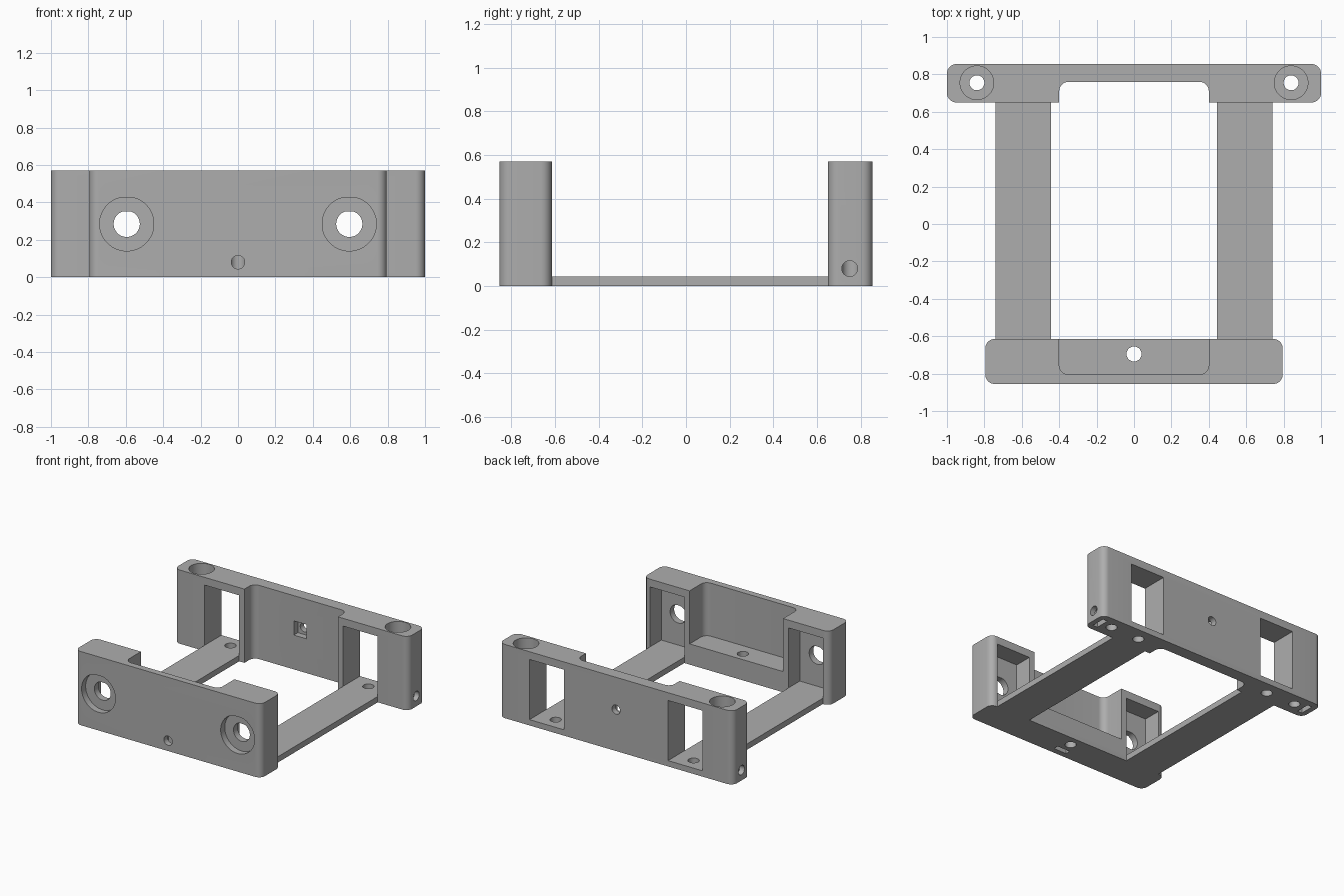
import bpy, bmesh, math
from mathutils import Vector

default = bpy.data.objects.get("Cube")
if default:
    bpy.data.objects.remove(default, do_unlink=True)

HEIGHT = 0.57
FLOOR = 0.045      # arm and pocket floor thickness
LEDGE = 0.16       # height of the screw ledges
EPS = 0.02         # cutter overshoot

grey = bpy.data.materials.new("grey_plastic")
grey.use_nodes = True
grey.diffuse_color = (0.42, 0.42, 0.42, 1)
grey.node_tree.nodes["Principled BSDF"].inputs["Base Color"].default_value = grey.diffuse_color


def prism(name, profile, axis, start, end):
    """Extrude a 2D profile along one axis; profile axes are the other two in order."""
    def place(p, depth):
        co = list(p)
        co.insert("xyz".index(axis), depth)
        return Vector(co)
    bm = bmesh.new()
    face = bm.faces.new([bm.verts.new(place(p, start)) for p in profile])
    ext = bmesh.ops.extrude_face_region(bm, geom=[face])
    moved = [g for g in ext["geom"] if isinstance(g, bmesh.types.BMVert)]
    bmesh.ops.translate(bm, verts=moved, vec=place((0, 0), end - start))
    bmesh.ops.recalc_face_normals(bm, faces=bm.faces)
    mesh = bpy.data.meshes.new(name)
    bm.to_mesh(mesh)
    bm.free()
    mesh.materials.append(grey)
    obj = bpy.data.objects.new(name, mesh)
    bpy.context.scene.collection.objects.link(obj)
    return obj


def rect(x0, x1, y0, y1, radius=0.0, steps=8):
    """Rectangle outline with optional rounded corners."""
    if not radius:
        return [(x0, y0), (x1, y0), (x1, y1), (x0, y1)]
    pts = []
    corners = [(x1, y1), (x0, y1), (x0, y0), (x1, y0)]
    signs = [(-1, -1), (1, -1), (1, 1), (-1, 1)]
    for i, ((cx, cy), (sx, sy)) in enumerate(zip(corners, signs)):
        for k in range(steps + 1):
            a = math.pi / 2 * (i + k / steps)
            pts.append((cx + radius * (sx + math.cos(a)), cy + radius * (sy + math.sin(a))))
    return pts


def disc(cx, cy, radius, flat=None, steps=40):
    """Circle outline, optionally with its top cut flat."""
    pts = []
    for k in range(steps):
        a = math.tau * (k + 0.5) / steps
        y = cy + radius * math.sin(a)
        pts.append((cx + radius * math.cos(a), y if flat is None else min(y, flat)))
    return pts


def carve(obj, cuts):
    """Subtract each (profile, axis, start, end) from the object."""
    cutters = [prism("cutter", *cut) for cut in cuts]
    for cutter in cutters:
        mod = obj.modifiers.new("cut", "BOOLEAN")
        mod.operation = "DIFFERENCE"
        mod.solver = "EXACT"
        mod.object = cutter
        cutter.hide_render = True
    graph = bpy.context.evaluated_depsgraph_get()
    mesh = bpy.data.meshes.new_from_object(obj.evaluated_get(graph))
    obj.modifiers.clear()
    obj.data = mesh
    for cutter in cutters:
        bpy.data.objects.remove(cutter, do_unlink=True)
    mesh.materials.clear()
    mesh.materials.append(grey)


def smooth(obj):
    bpy.ops.object.select_all(action="DESELECT")
    obj.select_set(True)
    bpy.context.view_layer.objects.active = obj
    bpy.ops.object.shade_smooth_by_angle(angle=math.radians(30))


def mirrored(x0, x1, side):
    return sorted((side * x0, side * x1))


# Front block: rear recess above a ledge, screw hole and nut slot
front = prism("front_block", rect(-0.795, 0.795, -0.855, -0.615, 0.05), "z", 0, HEIGHT)
cuts = [
    (rect(-0.4, 0.4, -0.805, -0.4, 0.05), "z", LEDGE, HEIGHT + EPS),
    (disc(0, -0.695, 0.04), "z", -EPS, LEDGE + EPS),
    (disc(0, 0.08, 0.036), "y", -0.855 - EPS, -0.695),
    (rect(-0.055, 0.055, -0.81, -0.77), "z", -EPS, 0.13),
]
for side in (-1, 1):
    # Switch pocket with counterbored, flat-topped hole
    x0, x1 = mirrored(0.445, 0.74, side)
    cx = side * 0.595
    cuts += [
        (rect(x0, x1, FLOOR, 0.51), "y", -0.755, -0.6),
        (disc(cx, 0.285, 0.07, 0.352), "y", -0.9, -0.7),
        (disc(cx, 0.285, 0.145, 0.425), "y", -0.9, -0.805),
    ]
carve(front, cuts)
smooth(front)

# Back block: full-height recess, centre screw hole and square nut pocket
back = prism("back_block", rect(-1, 1, 0.65, 0.855, 0.05), "z", 0, HEIGHT)
cuts = [
    (rect(-0.4, 0.4, 0.4, 0.76, 0.05), "z", -EPS, HEIGHT + EPS),
    (disc(0, 0.32, 0.035), "y", 0.7, 0.9),
    (rect(-0.055, 0.055, 0.265, 0.375), "y", 0.7, 0.81),
]
for side in (-1, 1):
    # Window, floor hole, counterbored corner hole, end hole and nut slot
    x0, x1 = mirrored(0.445, 0.74, side)
    s0, s1 = mirrored(0.92, 0.96, side)
    cx = side * 0.84
    cuts += [
        (rect(x0, x1, FLOOR, 0.51), "y", 0.6, 0.9),
        (disc(side * 0.59, 0.75, 0.04), "z", -EPS, FLOOR + EPS),
        (disc(cx, 0.755, 0.04), "z", -EPS, LEDGE + EPS),
        (disc(cx, 0.755, 0.09), "z", LEDGE, HEIGHT + EPS),
        (disc(0.75, 0.08, 0.036), "x", *mirrored(0.84, 1 + EPS, side)),
        (rect(s0, s1, 0.695, 0.805), "z", -EPS, 0.13),
    ]
carve(back, cuts)
smooth(back)

# Flat arms joining the two blocks
for name, side in (("left_arm", 1), ("right_arm", -1)):
    prism(name, rect(*mirrored(0.445, 0.74, side), -0.615, 0.65), "z", 0, FLOOR)
